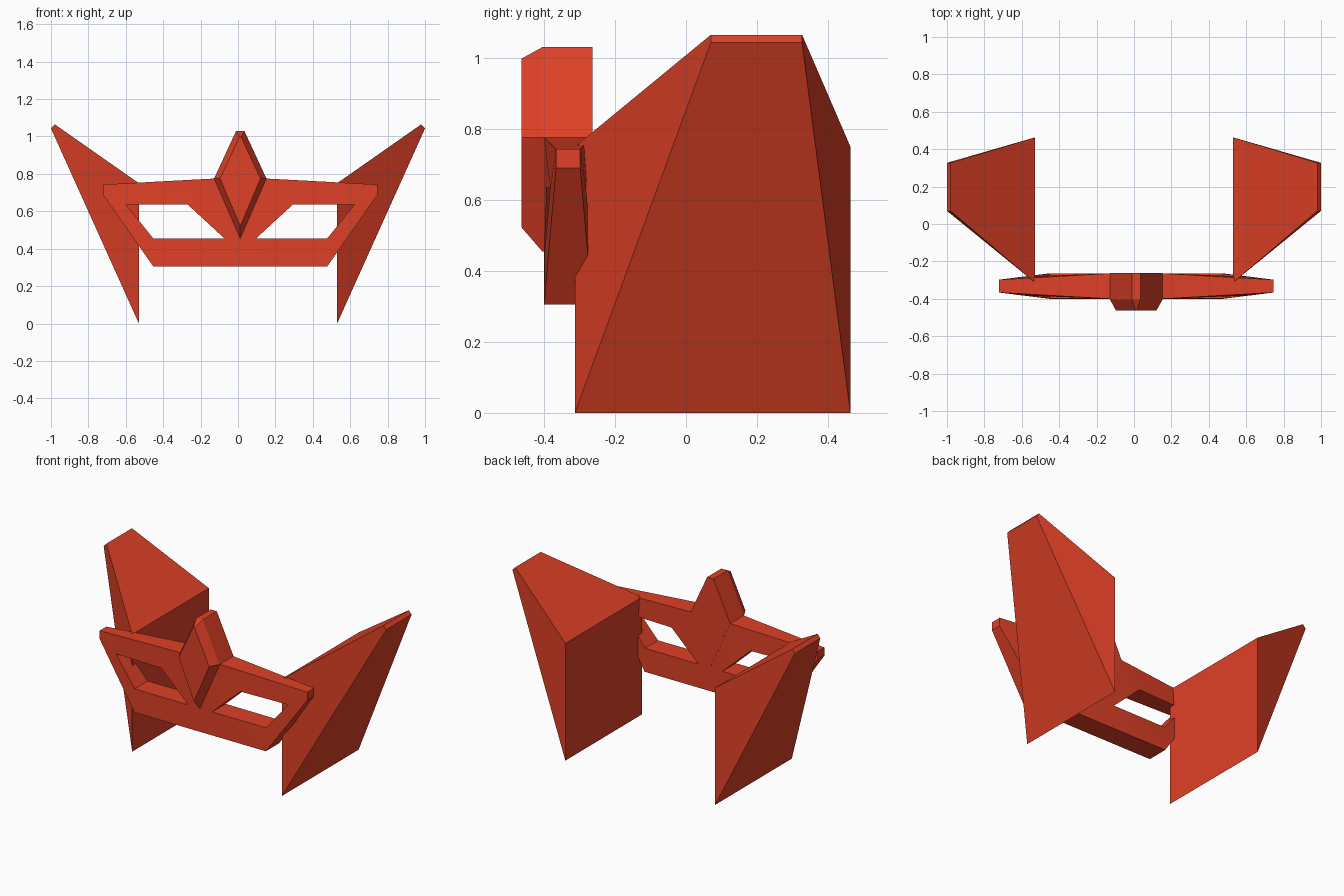
import bpy
import bmesh

cube = bpy.data.objects.get("Cube")
if cube:
    bpy.data.objects.remove(cube, do_unlink=True)

RED = (0.74, 0.052, 0.02, 1)
red = bpy.data.materials.new("red")
red.use_nodes = True
red.diffuse_color = RED
red.node_tree.nodes["Principled BSDF"].inputs["Base Color"].default_value = RED


def finish(name, bm, x=0.0):
    """Turn a bmesh into a shaded, coloured object."""
    bmesh.ops.recalc_face_normals(bm, faces=bm.faces)
    mesh = bpy.data.meshes.new(name)
    bm.to_mesh(mesh)
    bm.free()
    mesh.materials.append(red)
    obj = bpy.data.objects.new(name, mesh)
    obj.location.x = x
    bpy.context.collection.objects.link(obj)
    bpy.ops.object.select_all(action='DESELECT')
    obj.select_set(True)
    bpy.context.view_layer.objects.active = obj
    bpy.ops.object.shade_smooth_by_angle(angle=0.26)
    return obj


def loft(name, rings, x=0.0):
    """Capped solid through rings of matching points."""
    bm = bmesh.new()
    loops = [[bm.verts.new(p) for p in ring] for ring in rings]
    n = len(loops[0])
    for a, b in zip(loops, loops[1:]):
        for i in range(n):
            j = (i + 1) % n
            bm.faces.new((a[i], a[j], b[j], b[i]))
    bm.faces.new(loops[0])
    bm.faces.new(loops[-1])
    return finish(name, bm, x)


# Side wings: tall inner panel sweeping out to a narrow raised tip
FRONT, BACK = -0.313, 0.463
for side, name in ((1, "left_wing"), (-1, "right_wing")):
    inner = [(side * 0.53, y, z) for y, z in
             ((FRONT, 0), (BACK, 0), (BACK, 0.75), (FRONT, 0.75))]
    tip = [(side * x, y, z) for x, y, z in
           ((1, 0.07, 1.043), (1, 0.327, 1.043),
            (0.98, 0.327, 1.065), (0.98, 0.07, 1.065))]
    loft(name, [inner, tip])

# Mask: half outline as (x, z, half depth), mirrored, with an eye opening
MID, FULL, THIN = -0.332, 0.068, 0.034
CENTRE = 0.012
points = {
    "top": (0, 0.775, FULL), "brow": (0.14, 0.775, FULL),
    "tip_top": (0.735, 0.743, THIN), "tip_low": (0.735, 0.69, THIN),
    "jaw": (0.465, 0.305, FULL), "chin": (0, 0.305, FULL),
    "nose": (0, 0.455, FULL),
    "eye_a": (0.28, 0.635, FULL - 0.007), "eye_b": (0.61, 0.635, 0.05),
    "eye_c": (0.465, 0.455, FULL - 0.002), "eye_d": (0.085, 0.455, FULL),
}
panels = ["top brow eye_a eye_d nose", "brow tip_top eye_b eye_a",
          "tip_top tip_low eye_b", "tip_low jaw eye_c eye_b",
          "jaw chin nose eye_d eye_c"]
rims = ["top brow tip_top tip_low jaw chin", "eye_a eye_b eye_c eye_d eye_a"]
bm = bmesh.new()
front = {k: bm.verts.new((x, MID - d, z)) for k, (x, z, d) in points.items()}
back = {k: bm.verts.new((x, MID + d, z)) for k, (x, z, d) in points.items()}
for panel in panels:
    for layer in (front, back):
        bm.faces.new([layer[k] for k in panel.split()])
for rim in rims:
    keys = rim.split()
    for a, b in zip(keys, keys[1:]):
        bm.faces.new((front[a], front[b], back[b], back[a]))
mask = finish("mask", bm, CENTRE)
mirror = mask.modifiers.new("mirror", 'MIRROR')
mirror.use_clip = True


# Diamond crest on the brow with a bevelled front face
def diamond(y, half_top, top, half, bottom):
    return [(-half_top, y, top), (half_top, y, top), (half, y, 0.775),
            (0, y, bottom), (-half, y, 0.775)]


loft("diamond_crest", [diamond(-0.463, 0.004, 0.998, 0.108, 0.522),
                       diamond(-0.405, 0.022, 1.03, 0.14, 0.455),
                       diamond(MID + FULL + 0.001, 0.022, 1.03, 0.14, 0.455)], CENTRE)
